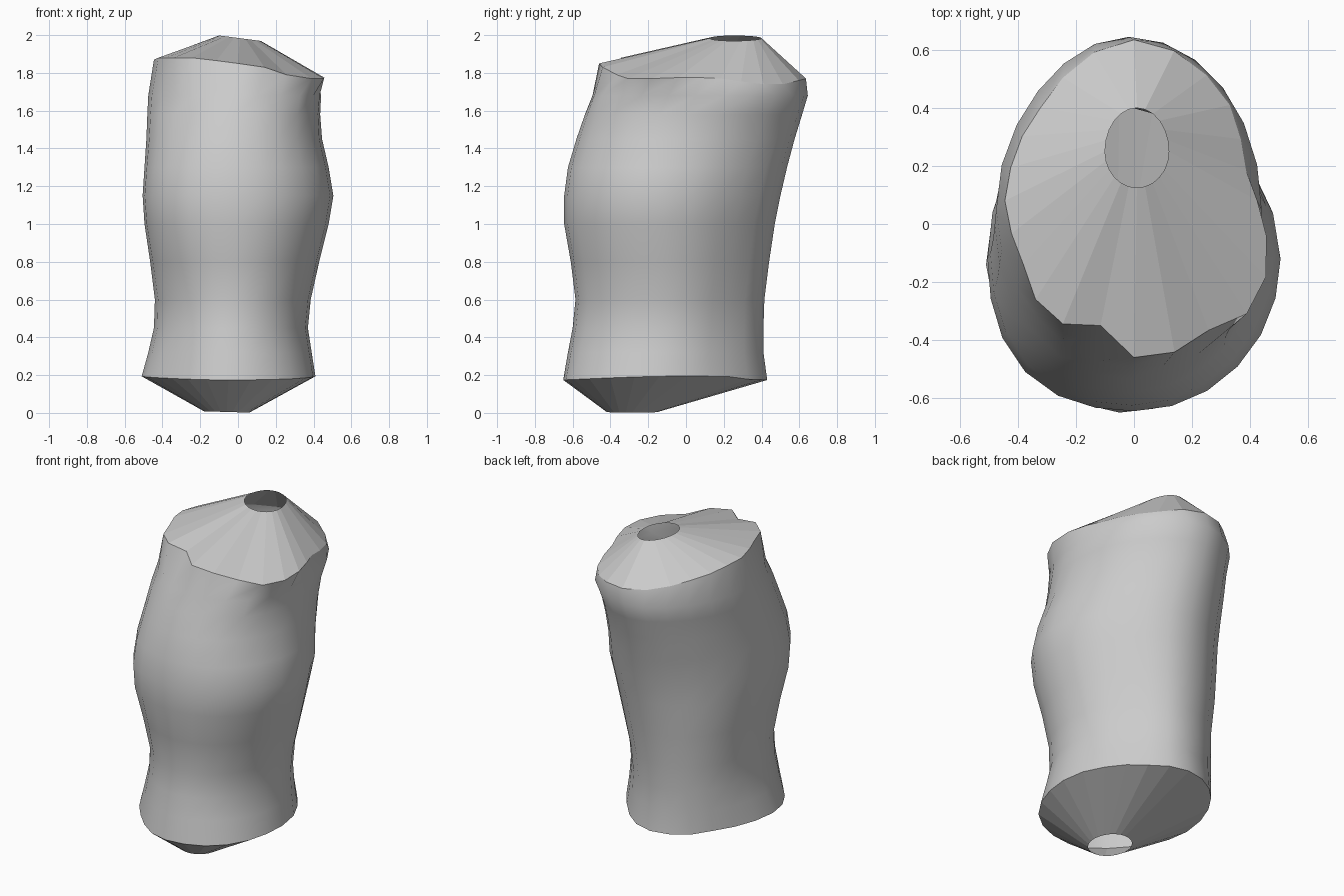
import bpy
import bmesh
from math import cos, sin, pi

if "Cube" in bpy.data.objects:
    bpy.data.objects.remove(bpy.data.objects["Cube"], do_unlink=True)

SIDES = 24
ANGLES = [2 * pi * i / SIDES for i in range(SIDES)]

grey = bpy.data.materials.new("plain grey")
grey.use_nodes = True
grey.diffuse_color = (0.6, 0.6, 0.6, 1)
grey.node_tree.nodes["Principled BSDF"].inputs["Base Color"].default_value = grey.diffuse_color


def egg_ring(z, left, right, front, back, widest, corners=(0, 0, 0, 0)):
    """Egg section; corners swell or flatten its four diagonals,
    in the order back left, back right, front right, front left."""
    middle = (left + right) / 2
    half = (right - left) / 2
    points = []
    for i, a in enumerate(ANGLES):
        swell = 1 + corners[4 * i // SIDES] * sin(2 * a) ** 2
        depth = back - widest if sin(a) > 0 else widest - front
        points.append((middle + half * cos(a) * swell, widest + depth * sin(a) * swell, z))
    return points


def loft(name, rings, smooth):
    """Open tube skinned through rings listed from bottom to top."""
    bm = bmesh.new()
    loops = [[bm.verts.new(p) for p in ring] for ring in rings]
    for low, high in zip(loops, loops[1:]):
        for i in range(SIDES):
            j = (i + 1) % SIDES
            bm.faces.new((low[i], low[j], high[j], high[i]))
    for face in bm.faces:
        face.smooth = smooth
    mesh = bpy.data.meshes.new(name)
    bm.to_mesh(mesh)
    bm.free()
    mesh.materials.append(grey)
    obj = bpy.data.objects.new(name, mesh)
    bpy.context.collection.objects.link(obj)
    return obj


# Body sections: height, left, right, front, back, widest depth, corner swells
sections = [
    (0.32, -.475, .39, -.625, .41, -.12, (-.09, .02, -.06, .01)),
    (0.45, -.445, .37, -.60, .41, -.10, (-.10, .05, -.04, 0)),
    (0.6, -.44, .385, -.585, .415, -.10, (-.10, .06, -.03, 0)),
    (0.8, -.465, .43, -.61, .44, -.10, (-.09, .05, .01, 0)),
    (1.0, -.495, .48, -.645, .47, -.12, (-.08, .02, .04, 0)),
    (1.15, -.505, .505, -.645, .50, -.12, (-.07, 0, .05, 0)),
    (1.3, -.495, .48, -.625, .535, -.10, (-.06, 0, .04, 0)),
    (1.45, -.485, .445, -.58, .575, -.05, (-.03, -.01, .01, .01)),
    (1.58, -.48, .435, -.535, .615, 0, (-.02, -.03, -.01, .04)),
    (1.68, -.475, .44, -.495, .645, .05, (0, -.03, -.03, .07)),
]

# Uneven upper rim: radius and height around the rim, starting at the +x side
rim_radius = [.425, .40, .425, .467, .50, .535, .555, .53, .49, .455, .445, .44,
              .445, .437, .44, .48, .49, .445, .54, .54, .515, .55, .525, .473]
rim_height = [1.775, 1.77, 1.755, 1.74, 1.74, 1.76, 1.77, 1.78, 1.8, 1.82, 1.84, 1.86,
              1.87, 1.88, 1.88, 1.88, 1.88, 1.865, 1.85, 1.83, 1.79, 1.77, 1.77, 1.775]
top_rim = [(r * cos(a), .08 + r * sin(a), z)
           for a, r, z in zip(ANGLES, rim_radius, rim_height)]

# Lower rim dips gently at front and back
bottom_rim = [(x, y, .18 + .015 * cos(3 * y) - .01 * (y > .3))
              for x, y, z in egg_ring(0, -.51, .41, -.65, .43, -.14, (-.075, -.03, -.08, .03))]

loft("body", [bottom_rim] + [egg_ring(*s) for s in sections] + [top_rim], True)

# Faceted cones closing toward a small open hole at each end
top_hole = [(x, y, 1.985 - .13 * x) for x, y, z in egg_ring(0, -.10, .12, .125, .40, .25)]
loft("top_cap", [top_rim, top_hole], False)

bottom_hole = [(x, y, max(0, .005 - .03 * (x + .06)))
               for x, y, z in egg_ring(0, -.18, .06, -.42, -.15, -.285)]
loft("bottom_cap", [bottom_hole, bottom_rim], False)
